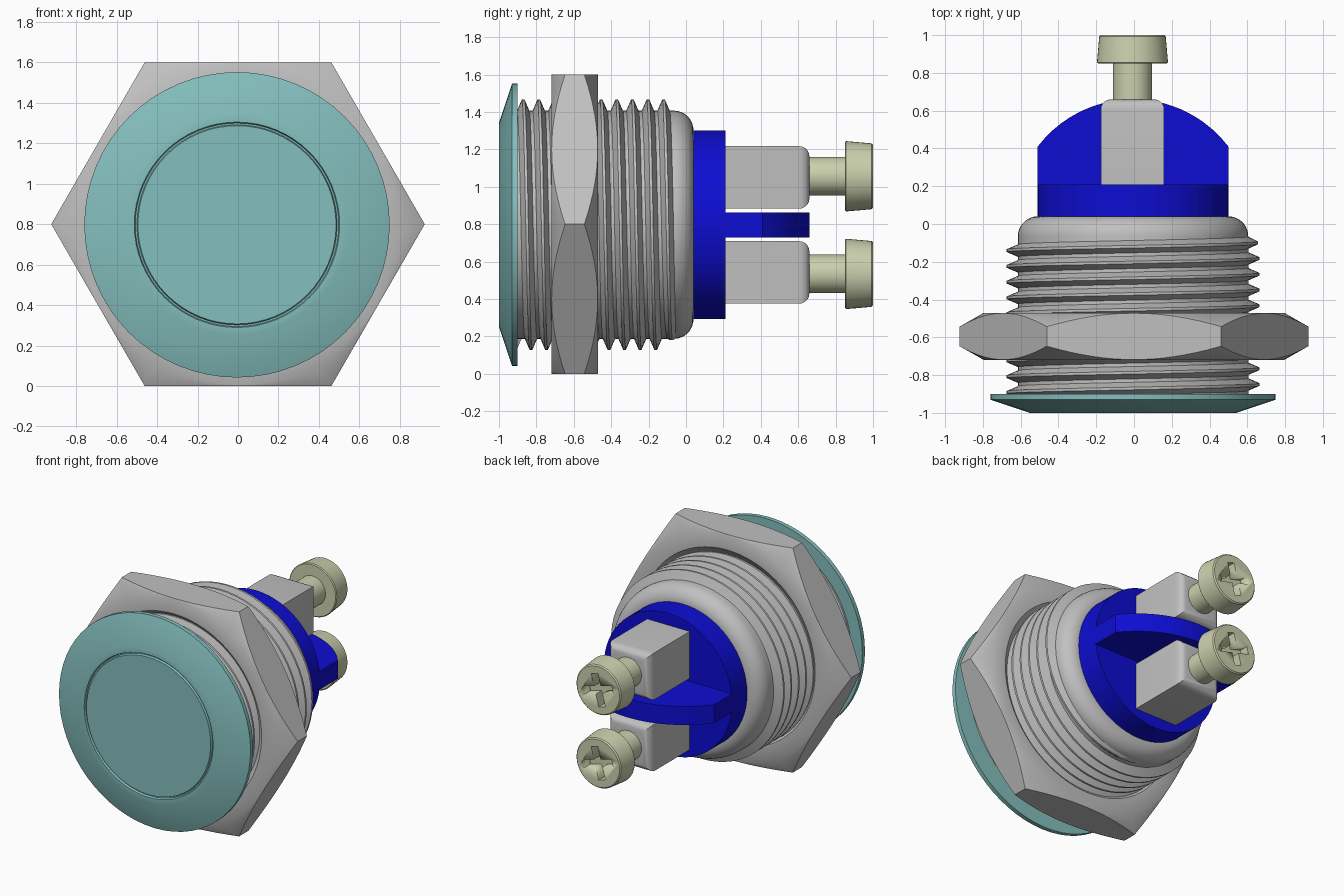
import bpy, bmesh
from math import sin, cos, tan, pi, radians, sqrt
from mathutils import Matrix

if "Cube" in bpy.data.objects:
    bpy.data.objects.remove(bpy.data.objects["Cube"], do_unlink=True)

CX, CZ = -0.005, 0.797      # axis of the switch, running along y


def material(name, rgb):
    m = bpy.data.materials.new(name)
    m.use_nodes = True
    m.diffuse_color = (*rgb, 1)
    m.node_tree.nodes["Principled BSDF"].inputs["Base Color"].default_value = (*rgb, 1)
    return m


TEAL = material("teal", (0.23, 0.52, 0.51))
GREY = material("metal grey", (0.53, 0.53, 0.53))
BLUE = material("blue plastic", (0.004, 0.004, 0.65))
CREAM = material("pale brass", (0.60, 0.63, 0.42))


def finish(name, bm, mat, angle=30):
    bmesh.ops.recalc_face_normals(bm, faces=bm.faces[:])
    mesh = bpy.data.meshes.new(name)
    bm.to_mesh(mesh)
    bm.free()
    obj = bpy.data.objects.new(name, mesh)
    bpy.context.collection.objects.link(obj)
    if mat:
        mesh.materials.append(mat)
    bpy.ops.object.select_all(action='DESELECT')
    obj.select_set(True)
    bpy.context.view_layer.objects.active = obj
    bpy.ops.object.shade_smooth_by_angle(angle=radians(angle))
    return obj


def bridge(bm, a, b, closed=True):
    n = len(a)
    for i in range(n if closed else n - 1):
        j = (i + 1) % n
        bm.faces.new((a[i], a[j], b[j], b[i]))


def lathe(name, profile, mat, cx=CX, cz=CZ, n=64):
    """Turn (radius, y) points round an axis along y and cap both ends."""
    bm = bmesh.new()
    rings = [[bm.verts.new((cx + r * sin(2 * pi * i / n), y, cz + r * cos(2 * pi * i / n)))
              for i in range(n)] for r, y in profile]
    for a, b in zip(rings, rings[1:]):
        bridge(bm, a, b)
    bm.faces.new(rings[0])
    bm.faces.new(rings[-1])
    return finish(name, bm, mat)


def box(bm, x0, x1, y0, y1, z0, z1):
    m = Matrix.Translation(((x0 + x1) / 2, (y0 + y1) / 2, (z0 + z1) / 2))
    m = m @ Matrix.Diagonal((x1 - x0, y1 - y0, z1 - z0, 1))
    return bmesh.ops.create_cube(bm, size=1, matrix=m)["verts"]


# Front cap: button face, narrow groove and sloping flange
lathe("front_cap", [(0.49, -1), (0.495, -0.985), (0.503, -0.985), (0.508, -1), (0.545, -1),
                    (0.755, -0.93), (0.755, -0.9)], TEAL)

# Barrel core with a rounded rear shoulder
shoulder = [(0.505 + 0.105 * cos(radians(a)), -0.065 + 0.105 * sin(radians(a)))
            for a in range(0, 91, 10)]
lathe("barrel", [(0.61, -0.92)] + shoulder, GREY)

# Helical thread
PITCH, STEPS, TURNS = 0.0834, 64, 10.1
bm = bmesh.new()
previous = None
for i in range(int(TURNS * STEPS) + 1):
    turn = i / STEPS - 9.5
    t = 2 * pi * turn
    y = -0.12 + PITCH * turn
    fade = min(1, (TURNS - i / STEPS) / 0.4)
    row = []
    for dy, r in ((-0.037, 0.6), (-0.007, 0.6 + 0.07 * fade), (0.007, 0.6 + 0.07 * fade), (0.037, 0.6)):
        row.append(bm.verts.new((CX + r * sin(t), y + dy, CZ + r * cos(t))))
    if previous:
        bridge(bm, previous, row, closed=False)
    previous = row
finish("thread", bm, GREY)

# Hexagonal nut, corners cut back by a shallow cone on both sides
APOTHEM, HALF, NUT_Y, N = 0.8, 0.125, -0.595, 96
bm = bmesh.new()
sections = []
for i in range(N):
    t = 2 * pi * i / N
    off = (t + pi / 6) % (pi / 3) - pi / 6
    corner = APOTHEM / cos(off)
    edge = HALF - 0.002 - (corner - APOTHEM) * tan(radians(30))
    points = [(0.62, 0.07), (0.69, HALF), (APOTHEM - 0.005, HALF), (corner, edge)]
    points += [(r, -y) for r, y in reversed(points)]
    sections.append([bm.verts.new((r * sin(t), NUT_Y + y, 0.8 + r * cos(t))) for r, y in points])
for i in range(N):
    bridge(bm, sections[i], sections[(i + 1) % N])
finish("hex_nut", bm, GREY, 38)

# Blue rear base and the arched divider between the terminals
lathe("rear_base", [(0.505, 0.03), (0.505, 0.21)], BLUE)
bm = bmesh.new()
RADIUS = 0.635
outline = [(-0.505, 0.2)]
for i in range(25):
    x = -0.505 + 1.01 * i / 24
    outline.append((x, 0.66 - RADIUS + sqrt(RADIUS ** 2 - x * x)))
outline.append((0.505, 0.2))
low = [bm.verts.new((CX + x, y, 0.73)) for x, y in outline]
high = [bm.verts.new((CX + x, y, 0.862)) for x, y in outline]
bridge(bm, low, high)
bm.faces.new(low)
bm.faces.new(high)
finish("terminal_divider", bm, BLUE)

SX = -0.008
for name, z in (("upper", 1.05), ("lower", 0.542)):
    # Terminal block with rounded rear edges
    bm = bmesh.new()
    box(bm, SX - 0.168, SX + 0.168, 0.2, 0.66, z - 0.167, z + 0.167)
    rear = [e for e in bm.edges if all(v.co.y > 0.6 for v in e.verts)]
    bmesh.ops.bevel(bm, geom=rear, offset=0.055, segments=5, profile=0.5, affect='EDGES')
    finish(name + "_terminal", bm, GREY)

    # Screw: shank and slightly tapered head
    sz = z + 0.006 if name == "upper" else z - 0.008
    screw = lathe(name + "_screw", [(0.103, 0.64), (0.103, 0.85), (0.182, 0.85), (0.188, 0.856),
                                    (0.176, 0.992), (0.168, 1.0)], CREAM, SX, sz, 48)

    # Cross recess cut into the head
    cutters = []
    for angle in (15, 105):
        bm = bmesh.new()
        box(bm, -0.115, 0.115, 0.935, 1.05, -0.027, 0.027)
        bmesh.ops.transform(bm, verts=bm.verts[:], matrix=Matrix.Translation((SX, 0, sz))
                            @ Matrix.Rotation(radians(angle), 4, 'Y'))
        cutters.append(finish(name + "_slot_cutter", bm, CREAM))
    bpy.context.view_layer.objects.active = screw
    for cutter in cutters:
        mod = screw.modifiers.new("slot", 'BOOLEAN')
        mod.operation = 'DIFFERENCE'
        mod.solver = 'EXACT'
        mod.object = cutter
        bpy.ops.object.modifier_apply(modifier=mod.name)
        bpy.data.objects.remove(cutter, do_unlink=True)
